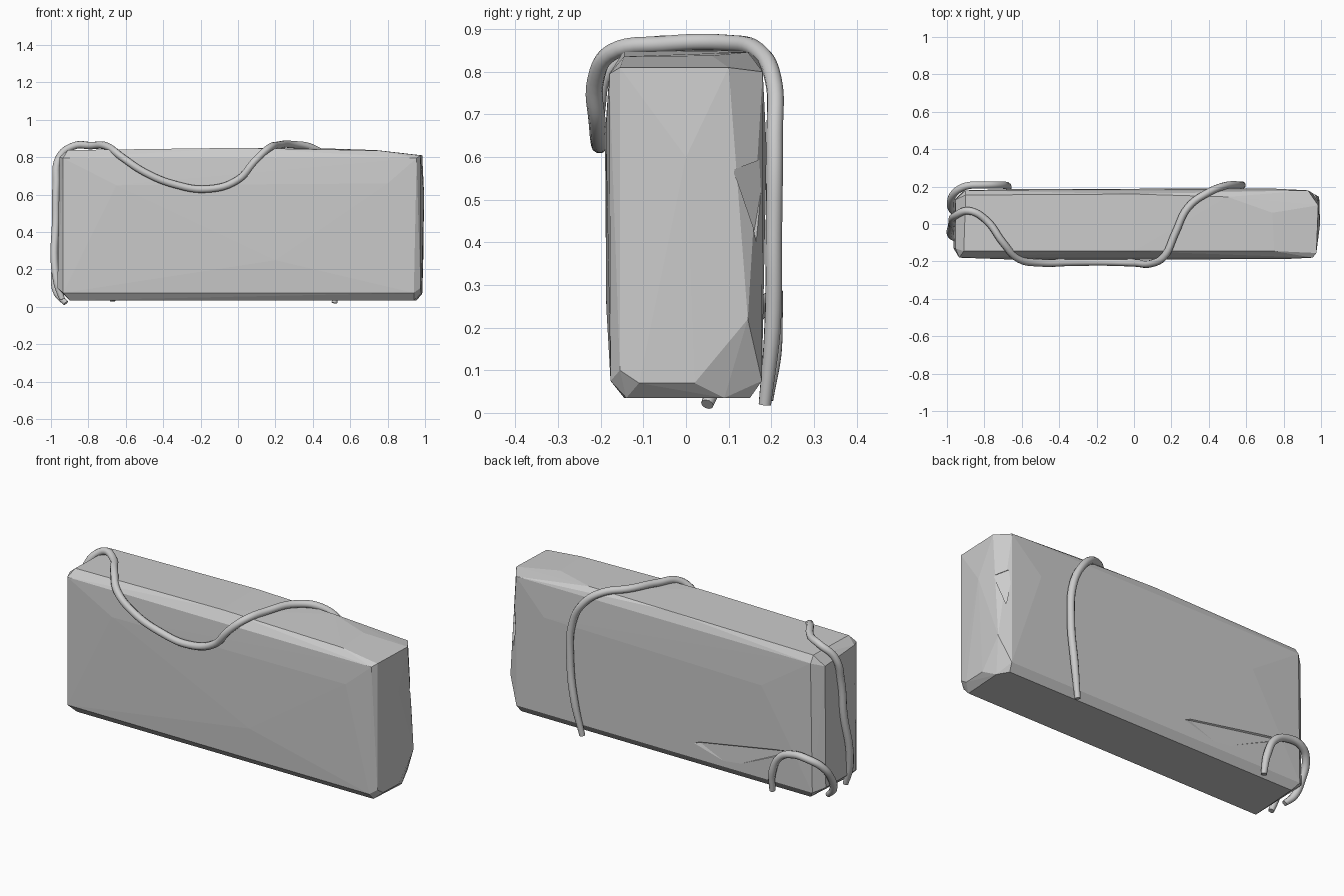
import bpy, bmesh


def hull(name, points):
    """Flat-faced convex solid around a few corner points."""
    bm = bmesh.new()
    for p in points:
        bm.verts.new(p)
    res = bmesh.ops.convex_hull(bm, input=bm.verts)
    loose = [v for v in bm.verts if not v.link_faces]
    bmesh.ops.delete(bm, geom=loose, context='VERTS')
    bmesh.ops.dissolve_limit(bm, angle_limit=0.01, verts=bm.verts, edges=bm.edges)
    bmesh.ops.recalc_face_normals(bm, faces=bm.faces)
    me = bpy.data.meshes.new(name)
    bm.to_mesh(me)
    bm.free()
    ob = bpy.data.objects.new(name, me)
    bpy.context.collection.objects.link(ob)
    return ob


def chip(block, name, points):
    """Cut a chipped sliver out of the block."""
    cutter = hull(name, points)
    cutter.hide_render = True
    cutter.hide_set(True)
    mod = block.modifiers.new(name, 'BOOLEAN')
    mod.operation = 'DIFFERENCE'
    mod.solver = 'EXACT'
    mod.object = cutter


def vine(name, path, radius=0.02):
    """Smooth round tube with slightly tapered tips."""
    cu = bpy.data.curves.new(name, 'CURVE')
    cu.dimensions = '3D'
    cu.bevel_depth = radius
    cu.bevel_resolution = 3
    cu.resolution_u = 6
    cu.use_fill_caps = True
    sp = cu.splines.new('BEZIER')
    sp.bezier_points.add(len(path) - 1)
    for i, (bp, co) in enumerate(zip(sp.bezier_points, path)):
        bp.co = co
        bp.handle_left_type = bp.handle_right_type = 'AUTO'
        bp.radius = 0.75 if i in (0, len(path) - 1) else 1.0
    sp.use_smooth = True
    ob = bpy.data.objects.new(name, cu)
    bpy.context.collection.objects.link(ob)
    return ob


# stone block: bevelled, slightly irregular slab
block = hull("stone_block", [
    # front face
    (-0.935, -0.177, 0.075), (-0.935, -0.180, 0.795), (0.955, -0.180, 0.795),
    (0.94, -0.177, 0.075), (-0.65, -0.190, 0.65), (0.80, -0.188, 0.66),
    (0.20, -0.187, 0.25),
    # back face
    (-0.91, 0.178, 0.075), (-0.90, 0.180, 0.80), (0.93, 0.180, 0.80),
    (0.93, 0.178, 0.075), (-0.60, 0.188, 0.60), (0.75, 0.189, 0.62),
    # top
    (-0.91, -0.145, 0.838), (-0.90, 0.155, 0.838), (0.0, -0.145, 0.850),
    (0.0, 0.160, 0.850), (0.50, 0.145, 0.846), (0.75, -0.145, 0.836),
    (0.74, 0.06, 0.838),
    # bottom
    (-0.90, -0.145, 0.035), (-0.88, 0.15, 0.035), (0.94, -0.14, 0.035),
    (0.92, 0.15, 0.035), (0.955, 0.09, 0.035),
    # right end
    (0.975, -0.155, 0.81), (0.985, 0.10, 0.81), (0.99, 0.145, 0.22),
    (0.985, 0.02, 0.07), (0.98, -0.11, 0.07), (0.975, -0.155, 0.10),
    (0.995, 0.0, 0.60),
    # left end
    (-0.955, -0.13, 0.80), (-0.955, 0.13, 0.78), (-0.965, -0.13, 0.10),
    (-0.96, 0.13, 0.10),
])
chip(block, "back_chip_cutter", [
    (0.0, 0.21, 0.10), (-0.21, 0.21, 0.20), (-0.80, 0.21, 0.29),
    (-0.21, 0.174, 0.17), (-0.78, 0.174, 0.27), (-0.40, 0.21, 0.07),
    (-0.40, 0.180, 0.09),
])
chip(block, "edge_chip_cutter", [
    (0.99, 0.11, 0.57), (0.93, 0.19, 0.60), (0.945, 0.155, 0.40),
    (1.05, 0.25, 0.40), (1.05, 0.25, 0.60),
])

# long vine: up the left end, across the front, over the top, down the back
vine("long_vine", [
    (-0.94, -0.075, 0.04), (-0.965, -0.07, 0.12), (-0.982, -0.05, 0.25),
    (-0.975, -0.01, 0.45), (-0.972, 0.01, 0.65), (-0.955, 0.045, 0.80),
    (-0.88, 0.07, 0.86), (-0.79, 0.02, 0.862), (-0.70, -0.10, 0.858),
    (-0.62, -0.185, 0.80), (-0.50, -0.208, 0.72), (-0.34, -0.205, 0.655),
    (-0.16, -0.203, 0.63), (0.0, -0.208, 0.68), (0.09, -0.212, 0.78),
    (0.16, -0.175, 0.845), (0.22, -0.05, 0.865), (0.29, 0.09, 0.868),
    (0.40, 0.17, 0.848), (0.49, 0.205, 0.78), (0.56, 0.208, 0.65),
    (0.575, 0.206, 0.42), (0.55, 0.203, 0.20), (0.515, 0.185, 0.02),
])

# short vine: arch around the lower back left corner
vine("short_vine", [
    (-0.67, 0.19, 0.03), (-0.68, 0.205, 0.14), (-0.73, 0.208, 0.24),
    (-0.81, 0.208, 0.275), (-0.90, 0.202, 0.27), (-0.96, 0.165, 0.23),
    (-0.98, 0.11, 0.15), (-0.965, 0.07, 0.07), (-0.92, 0.05, 0.02),
])
